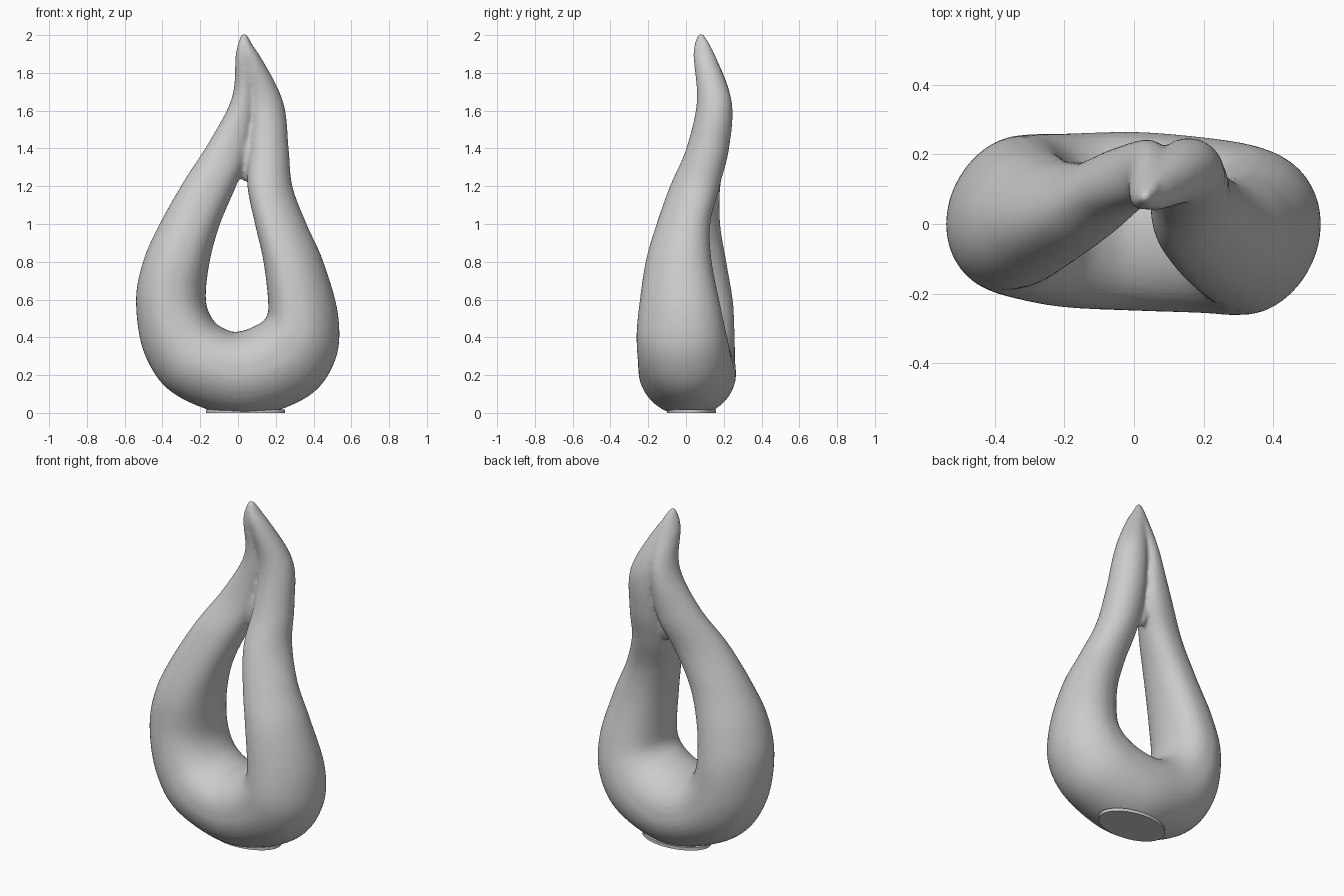
import bpy, bmesh, math
from mathutils import Vector

if "Cube" in bpy.data.objects:
    bpy.data.objects.remove(bpy.data.objects["Cube"])

# Loop sections: outer point, inner point, half depth (left limb, base, right limb)
TIP = (0.018, .075, 2.008, 0.045, .08, 2.008, .014)
SECTIONS = [
    TIP,
    (-.012, .08, 1.9, .09, .11, 1.9, .052),
    (-.032, .135, 1.67, .10, .16, 1.67, .088),
    (-.15, .10, 1.44, .07, .145, 1.4, .10),
    (-.285, .03, 1.23, -.01, .085, 1.20, .12),
    (-.415, 0, 1.0, -.095, .045, 1.0, .155),
    (-.503, -.01, .8, -.15, .04, .8, .195),
    (-.54, 0, .58, -.17, .05, .6, .22),
    (-.49, .01, .3, -.13, .03, .49, .237),
    (-.325, .01, .092, -.06, .01, .44, .25),
    (.03, .015, -.02, 0, 0, .43, .257),
    (.365, .01, .083, .08, -.02, .455, .25),
    (.515, 0, .28, .145, -.04, .5, .24),
    (.53, 0, .52, .16, -.06, .58, .215),
    (.452, -.01, .8, .135, -.065, .8, .172),
    (.363, .01, 1.0, .09, -.035, 1.0, .14),
    (.288, .065, 1.2, .05, .03, 1.2, .13),
    (.268, .12, 1.4, .055, .11, 1.4, .113),
    (.238, .155, 1.65, .06, .145, 1.65, .092),
    (.11, .10, 1.9, .02, .09, 1.9, .055),
    TIP,
]
SIDES, STEPS = 40, 8


def catmull(p0, p1, p2, p3, t):
    return [0.5 * (2 * b + (c - a) * t + (2 * a - 5 * b + 4 * c - d) * t ** 2
                   + (3 * b - a - 3 * c + d) * t ** 3)
            for a, b, c, d in zip(p0, p1, p2, p3)]


def smooth_sections(rows):
    out, last = [], len(rows) - 1
    for i in range(last):
        quad = [rows[min(max(k, 0), last)] for k in (i - 1, i, i + 1, i + 2)]
        out += [catmull(*quad, s / STEPS) for s in range(STEPS)]
    return out + [list(rows[-1])]


def finish(bm, name):
    bmesh.ops.recalc_face_normals(bm, faces=bm.faces)
    mesh = bpy.data.meshes.new(name)
    bm.to_mesh(mesh)
    bm.free()
    obj = bpy.data.objects.new(name, mesh)
    bpy.context.collection.objects.link(obj)
    return obj


# Flame loop: lofted ring whose two ends meet at the tip
bm = bmesh.new()
rings = []
for row in smooth_sections(SECTIONS):
    outer, inner, depth = Vector(row[:3]), Vector(row[3:6]), row[6]
    mid, half = (outer + inner) / 2, (outer - inner) / 2
    ring = []
    for k in range(SIDES):
        a = 2 * math.pi * k / SIDES
        c = math.cos(a)
        c = max(c, 0) ** 1.08 - max(-c, 0) ** 0.78  # flatter inner wall
        co = mid + half * c + Vector((0, depth * math.sin(a), 0))
        co.z = max(co.z, .006)  # flattened underside
        ring.append(bm.verts.new(co))
    rings.append(ring)
for r0, r1 in zip(rings, rings[1:]):
    for k in range(SIDES):
        j = (k + 1) % SIDES
        bm.faces.new((r0[k], r0[j], r1[j], r1[k]))
bm.faces.new(rings[0])
bm.faces.new(rings[-1])
# Small web where the limbs join above the opening
web = bmesh.ops.create_uvsphere(bm, u_segments=20, v_segments=12, radius=1)["verts"]
for v in web:
    v.co = Vector((.045 + v.co.x * .045, .11 + v.co.y * .055, 1.36 + v.co.z * .14))
loop = finish(bm, "flame_loop")

# Fuse the overlapping limbs and soften the creases
remesh = loop.modifiers.new("fuse", "REMESH")
remesh.mode = 'VOXEL'
remesh.voxel_size = 0.01
remesh.use_smooth_shade = True
soft = loop.modifiers.new("soften", "SMOOTH")
soft.factor = 0.5
soft.iterations = 8

# Flat foot
bm = bmesh.new()
bmesh.ops.create_cone(bm, cap_ends=True, segments=48, radius1=1, radius2=1, depth=1)
for v in bm.verts:
    v.co = Vector((.04 + v.co.x * .21, .03 + v.co.y * .13, .009 + v.co.z * .018))
foot = finish(bm, "flat_foot")
bpy.context.view_layer.objects.active = foot
foot.select_set(True)
bpy.ops.object.shade_smooth_by_angle()
